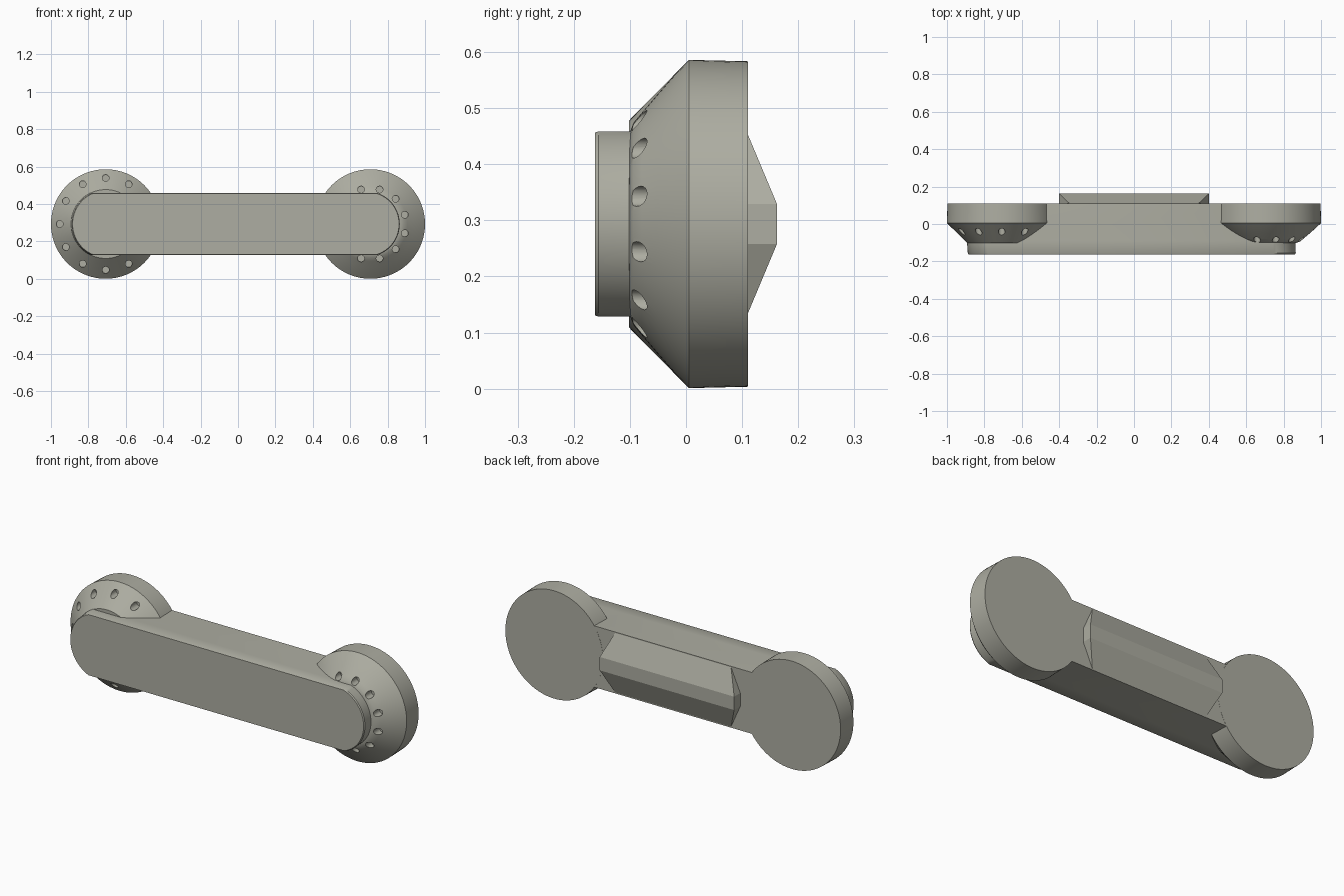
import bpy, bmesh, math
from mathutils import Matrix

if "Cube" in bpy.data.objects:
    bpy.data.objects.remove(bpy.data.objects["Cube"], do_unlink=True)

ZC = 0.2935      # height of the shared centre line
HUB_X = 0.7075   # hub centre distance
HALF = 0.165     # half height of the bar

grey = bpy.data.materials.new("warm grey")
grey.use_nodes = True
grey.diffuse_color = (0.42, 0.42, 0.36, 1)
grey.node_tree.nodes["Principled BSDF"].inputs["Base Color"].default_value = (0.42, 0.42, 0.36, 1)


def make(name, bm):
    bmesh.ops.recalc_face_normals(bm, faces=bm.faces)
    mesh = bpy.data.meshes.new(name)
    bm.to_mesh(mesh)
    bm.free()
    mesh.materials.append(grey)
    ob = bpy.data.objects.new(name, mesh)
    bpy.context.collection.objects.link(ob)
    return ob


def activate(ob):
    bpy.ops.object.select_all(action='DESELECT')
    ob.select_set(True)
    bpy.context.view_layer.objects.active = ob


def smooth(ob, angle=32):
    activate(ob)
    bpy.ops.object.shade_smooth_by_angle(angle=math.radians(angle))


def loft(bm, rings):
    """Skin rings of equal length and cap both ends."""
    vs = [[bm.verts.new(p) for p in ring] for ring in rings]
    n = len(vs[0])
    for a, b in zip(vs, vs[1:]):
        for i in range(n):
            j = (i + 1) % n
            bm.faces.new((a[i], a[j], b[j], b[i]))
    bm.faces.new(vs[0])
    bm.faces.new(vs[-1])


def hub(name, cx, profile, hole_ring, hole_y, first):
    """Turned disc about the y axis with twelve drilled holes."""
    n = 96
    bm = bmesh.new()
    loft(bm, [[(cx + r * math.cos(2 * math.pi * i / n), y, ZC + r * math.sin(2 * math.pi * i / n))
               for i in range(n)] for r, y in profile])
    ob = make(name, bm)
    # ring of drills
    cut = bmesh.new()
    for k in range(12):
        a = math.radians(first + 30 * k)
        m = Matrix.Translation((cx + hole_ring * math.cos(a), hole_y, ZC + hole_ring * math.sin(a)))
        bmesh.ops.create_cone(cut, cap_ends=True, segments=20, radius1=0.018, radius2=0.018,
                              depth=0.1, matrix=m @ Matrix.Rotation(math.pi / 2, 4, 'X'))
    drills = make(name + "_drills", cut)
    drills.hide_render = True
    mod = ob.modifiers.new("holes", 'BOOLEAN')
    mod.operation = 'DIFFERENCE'
    mod.solver = 'EXACT'
    mod.object = drills
    activate(ob)
    bpy.ops.object.modifier_apply(modifier=mod.name)
    bpy.data.objects.remove(drills, do_unlink=True)
    smooth(ob)


# Conical hub on the right, domed hub on the left
hub("right_hub", -HUB_X, [(0.29, 0.1105), (0.2925, 0.005), (0.184, -0.102)], 0.246, -0.06 + 0.01, 0)
hub("left_hub", HUB_X, [(0.29, 0.1105), (0.2925, 0.005), (0.264, -0.022), (0.232, -0.05),
                        (0.198, -0.079), (0.18, -0.094), (0.16, -0.101), (0.08, -0.105)],
    0.191, -0.095, 15)


# Bar with shallow rounded ends
def outline(y, r_left, r_right, half=HALF):
    pts = []
    for cx, r, turn in ((0.69, r_left, 0), (-HUB_X, r_right, math.pi)):
        lim = math.asin(half / r)
        for i in range(25):
            a = turn - lim + 2 * lim * i / 24
            pts.append((cx + r * math.cos(a), y, ZC + r * math.sin(a)))
    return pts


bm = bmesh.new()
loft(bm, [outline(0.11, 0.172, 0.186), outline(-0.09, 0.172, 0.186),
          outline(-0.156, 0.175, 0.181), outline(-0.162, 0.171, 0.177, HALF - 0.002)])
smooth(make("bar", bm))

# Faceted ridge on the back of the bar
bm = bmesh.new()
for sx in (-1, 1):
    for sz in (-1, 1):
        for x, y, z in ((0.345, 0.11, 0.16), (0.40, 0.11, 0.036), (0.40, 0.162, 0.036)):
            bm.verts.new((sx * x, y, ZC + sz * z))
bmesh.ops.convex_hull(bm, input=bm.verts)
bmesh.ops.dissolve_limit(bm, angle_limit=0.01, verts=bm.verts, edges=bm.edges)
make("back_ridge", bm)
